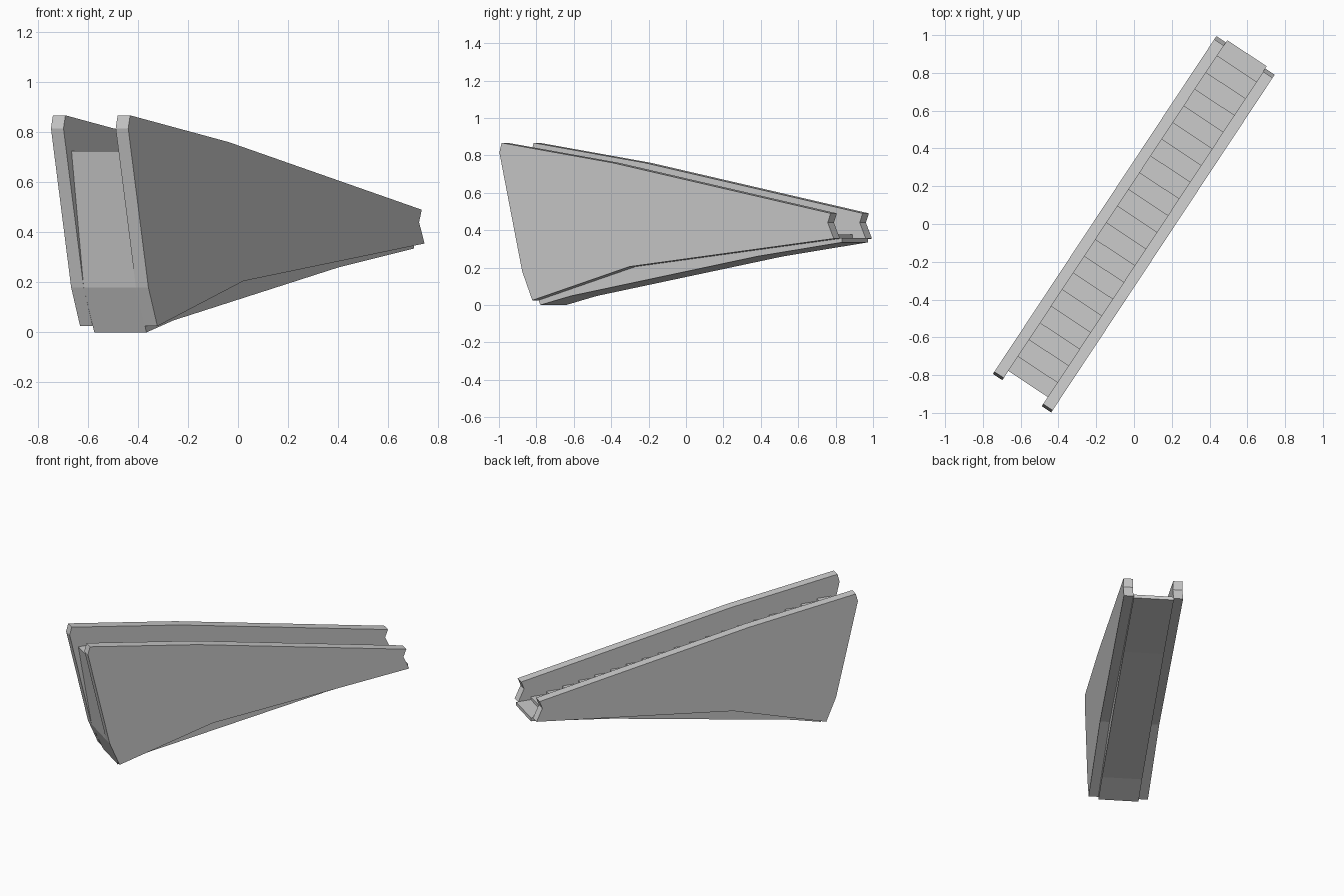
import bpy, bmesh, math
from mathutils import Vector

if "Cube" in bpy.data.objects:
    bpy.data.objects.remove(bpy.data.objects["Cube"])

# Stair runs diagonally: u along the flight (top to bottom), v across it
U = Vector((0.552, 0.834, 0)).normalized()
V = Vector((U.y, -U.x, 0))
OUTER, INNER = 0.185, 0.125


def extrude_profile(name, profile, v0, v1):
    """Solid made from a (u, z) side profile swept across from v0 to v1."""
    bm = bmesh.new()

    def ring(v):
        return [bm.verts.new(U * (u + 0.004) + V * v + Vector((0, 0, z))) for u, z in profile]
    a, b = ring(v0), ring(v1)
    bm.faces.new(a)
    bm.faces.new(b[::-1])
    n = len(a)
    for i in range(n):
        j = (i + 1) % n
        bm.faces.new((a[i], b[i], b[j], a[j]))
    bmesh.ops.recalc_face_normals(bm, faces=bm.faces[:])
    me = bpy.data.meshes.new(name)
    bm.to_mesh(me)
    bm.free()
    ob = bpy.data.objects.new(name, me)
    bpy.context.collection.objects.link(ob)
    return ob


# Side walls with notched lower end
wall = [(-1.064, 0.867), (-1.078, 0.815), (-0.932, 0.18), (-0.867, 0.025),
        (-0.245, 0.205), (1.066, 0.355), (1.027, 0.44), (1.046, 0.49),
        (-0.35, 0.76)]
for name, s in (("left_wall", -1), ("right_wall", 1)):
    extrude_profile(name, wall, s * INNER, s * OUTER)

# Stair body: sloped underside, front panel, top landing, then the steps
STEPS, FIRST, RUN = 19, -0.926, 0.106
TOP, LOW = 0.725, 0.358
rise = (TOP - LOW) / STEPS
body = [(1.08, 0.335), (0.536, 0.26), (-0.66, 0.048), (-0.855, 0.0),
        (-0.932, 0.18), (-1.02, TOP)]
for i in range(STEPS):
    u = FIRST + i * RUN
    body += [(u, TOP - i * rise), (u, TOP - (i + 1) * rise)]
body.append((1.08, LOW))
extrude_profile("stair_body", body, -INNER, INNER)
